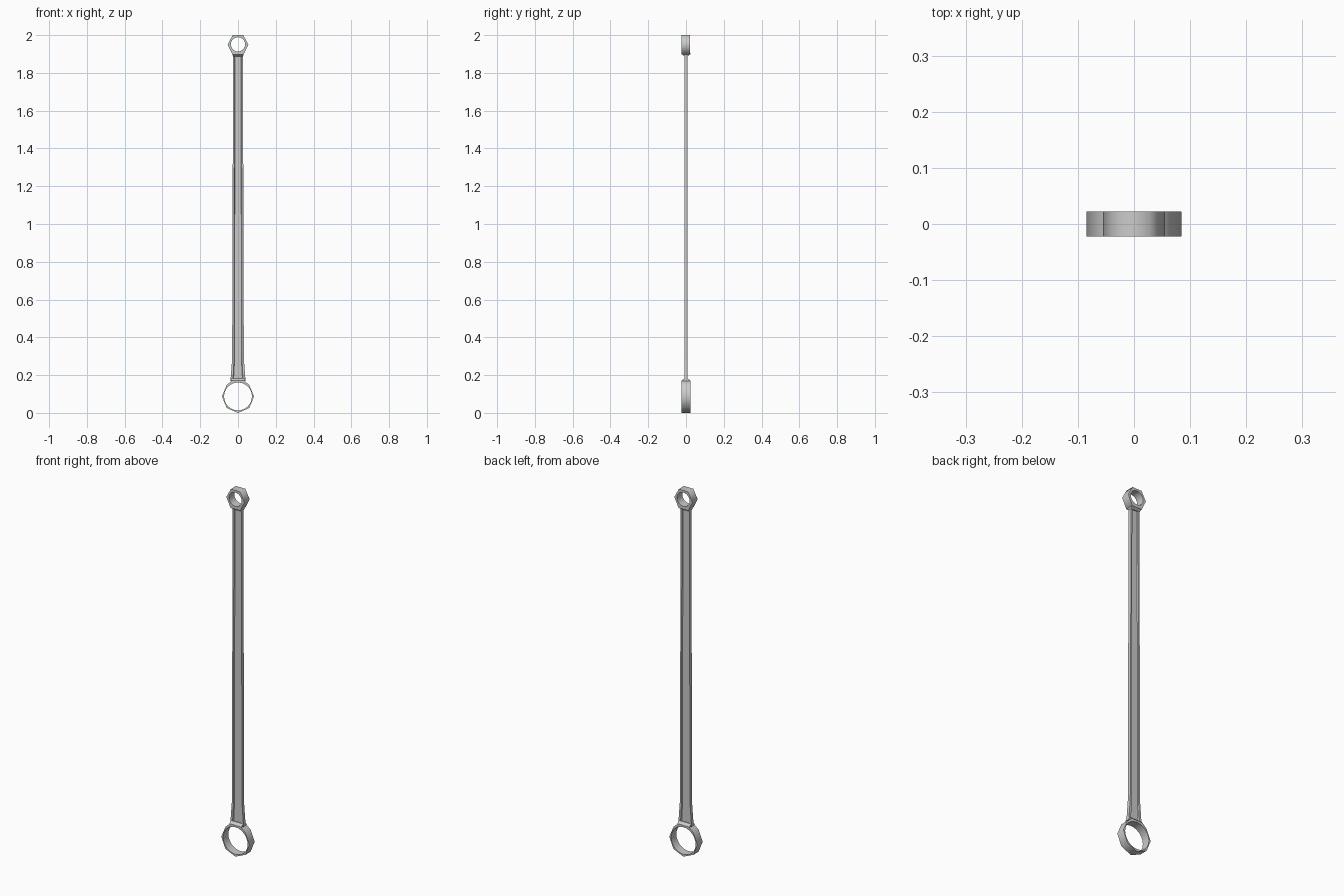
import bpy, bmesh
from math import sin, cos, pi

if "Cube" in bpy.data.objects:
    bpy.data.objects.remove(bpy.data.objects["Cube"])

HEAD = 0.0225   # half depth of the ring heads
FLANGE = 0.009  # half depth of the shank flanges
WEB = 0.004     # half depth of the recessed web


def ring(name, outline, centre_z, hole_r, hole_sides):
    """Extruded flat outline with a round bore."""
    hole = [(hole_r * cos(2 * pi * i / hole_sides),
             centre_z + hole_r * sin(2 * pi * i / hole_sides)) for i in range(hole_sides)]
    cu = bpy.data.curves.new(name, 'CURVE')
    cu.dimensions = '2D'
    cu.fill_mode = 'BOTH'
    cu.extrude = HEAD
    for pts in (outline, hole):
        sp = cu.splines.new('POLY')
        sp.points.add(len(pts) - 1)
        for p, (x, z) in zip(sp.points, pts):
            p.co = (x, z, 0, 1)
        sp.use_cyclic_u = True
    ob = bpy.data.objects.new(name, cu)
    bpy.context.collection.objects.link(ob)
    ob.rotation_euler.x = pi / 2
    bpy.ops.object.select_all(action='DESELECT')
    ob.select_set(True)
    bpy.context.view_layer.objects.active = ob
    bpy.ops.object.convert(target='MESH')


def loft(name, sections):
    """Skin a stack of closed sections with capped ends."""
    bm = bmesh.new()
    loops = [[bm.verts.new(p) for p in s] for s in sections]
    n = len(loops[0])
    for a, b in zip(loops, loops[1:]):
        for i in range(n):
            j = (i + 1) % n
            bm.faces.new((a[i], a[j], b[j], b[i]))
    bm.faces.new(loops[0][::-1])
    bm.faces.new(loops[-1])
    bmesh.ops.recalc_face_normals(bm, faces=bm.faces)
    me = bpy.data.meshes.new(name)
    bm.to_mesh(me)
    bm.free()
    bpy.context.collection.objects.link(bpy.data.objects.new(name, me))


def i_beam(z, w, inner):
    """I-shaped section: flanges at the sides, sunken web with sloped walls."""
    q = [(w, FLANGE), (inner + 0.003, FLANGE), (inner, WEB)]
    right = q + [(-x, y) for x, y in q[::-1]]
    return [(x, y, z) for x, y in right + [(-x, -y) for x, y in right]]


def rect(z, w, d):
    return [(w, d, z), (-w, d, z), (-w, -d, z), (w, -d, z)]


def mirrored(half):
    return half + [(-x, z) for x, z in half[::-1] if x > 0]


# large lower ring: octagon whose top corner is flattened for the shank
ring("big_end_ring",
     mirrored([(0, 0), (0.06, 0.026), (0.085, 0.087), (0.06, 0.147), (0.033, 0.171)]),
     0.087, 0.074, 24)

# small upper ring: hexagon
ring("small_end_ring",
     mirrored([(0.029, 1.897), (0.055, 1.95), (0.028, 2.0)]),
     1.951, 0.038, 20)

# tapered I-beam shank, flared at the bottom
loft("shank", [i_beam(0.168, 0.040, 0.024), i_beam(0.285, 0.031, 0.018),
               i_beam(1.25, 0.028, 0.017), i_beam(1.905, 0.026, 0.015)])

# chamfered necks between rings and shank
loft("big_end_neck", [rect(0.166, 0.036, HEAD), rect(0.171, 0.036, HEAD),
                      rect(0.183, 0.038, FLANGE)])
loft("small_end_neck", [rect(1.888, 0.027, FLANGE), rect(1.898, 0.029, HEAD),
                        rect(1.905, 0.030, HEAD)])
